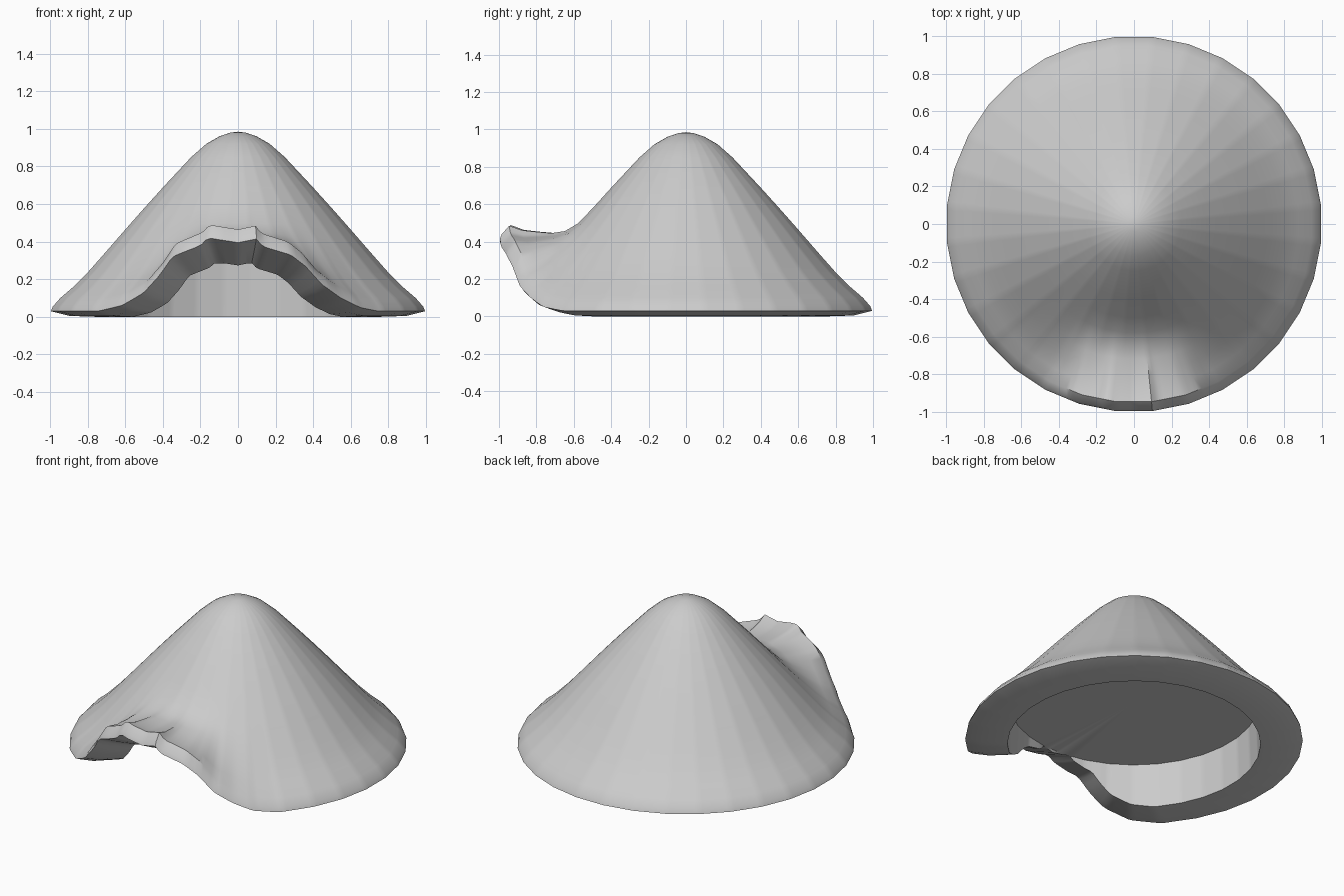
import bpy, bmesh, math

cube = bpy.data.objects.get("Cube")
if cube:
    bpy.data.objects.remove(cube, do_unlink=True)

SEGMENTS = 256   # steps around the hat
SIDES = 32       # flat sides of the outline

# Radius, height and share of the front lift, from the tip over the rim to the inside
PROFILE = [
    (0.04, 0.98, 0), (0.1, 0.96, 0), (0.17, 0.92, 0), (0.25, 0.85, 0),
    (0.4, 0.69, 0), (0.5, 0.58, 0), (0.58, 0.49, 0.02), (0.65, 0.41, 0.12),
    (0.72, 0.33, 0.3), (0.8, 0.24, 0.55), (0.88, 0.16, 0.78), (0.95, 0.1, 1),
    (0.99, 0.055, 1), (1, 0.03, 1), (0.9, 0.005, 0.93), (0.75, 0, 0.75),
    (0.74, 0.285, 0),
]
TIP, CEILING = 0.985, 0.285

# Sideways position and height of the ragged lift in the front brim
LIFT = [(-0.75, 0), (-0.62, 0.03), (-0.5, 0.1), (-0.42, 0.19), (-0.35, 0.29),
        (-0.2, 0.35), (-0.16, 0.39), (0, 0.365), (0.1, 0.385), (0.13, 0.345),
        (0.28, 0.3), (0.36, 0.24), (0.45, 0.14), (0.55, 0.07), (0.65, 0.02), (0.75, 0)]


def lift_at(angle):
    """Brim lift, where angle zero is the front."""
    if math.cos(angle) <= 0:
        return 0
    x = math.sin(angle)
    for (x0, z0), (x1, z1) in zip(LIFT, LIFT[1:]):
        if x0 <= x <= x1:
            return z0 + (z1 - z0) * (x - x0) / (x1 - x0)
    return 0


def side_scale(angle):
    """Turns the circle into a polygon with a flat side at the front."""
    half = math.pi / SIDES
    return math.cos(half) / math.cos((angle + half) % (2 * half) - half)


def make_ring(bm, radius, height, share):
    ring = []
    for i in range(SEGMENTS):
        a = 2 * math.pi * i / SEGMENTS
        r = radius * side_scale(a)
        ring.append(bm.verts.new((r * math.sin(a), -r * math.cos(a),
                                  height + share * lift_at(a))))
    return ring


# Hat shell: tip, slope, rim, underside and inner wall
bm = bmesh.new()
rings = [make_ring(bm, *point) for point in PROFILE]
tip = bm.verts.new((0, 0, TIP))
middle = bm.verts.new((0, 0, CEILING))
for i in range(SEGMENTS):
    j = (i + 1) % SEGMENTS
    bm.faces.new((tip, rings[0][i], rings[0][j]))
    for upper, lower in zip(rings, rings[1:]):
        bm.faces.new((upper[i], lower[i], lower[j], upper[j]))
    bm.faces.new((rings[-1][i], middle, rings[-1][j]))
bmesh.ops.recalc_face_normals(bm, faces=bm.faces)
mesh = bpy.data.meshes.new("conical_hat")
bm.to_mesh(mesh)
bm.free()
hat = bpy.data.objects.new("conical_hat", mesh)
bpy.context.collection.objects.link(hat)

# Plain grey surface
grey = bpy.data.materials.new("light_grey")
grey.use_nodes = True
grey.diffuse_color = (0.6, 0.6, 0.6, 1)
grey.node_tree.nodes["Principled BSDF"].inputs["Base Color"].default_value = (0.6, 0.6, 0.6, 1)
mesh.materials.append(grey)

bpy.ops.object.select_all(action="DESELECT")
hat.select_set(True)
bpy.context.view_layer.objects.active = hat
bpy.ops.object.shade_smooth_by_angle(angle=math.radians(30))
